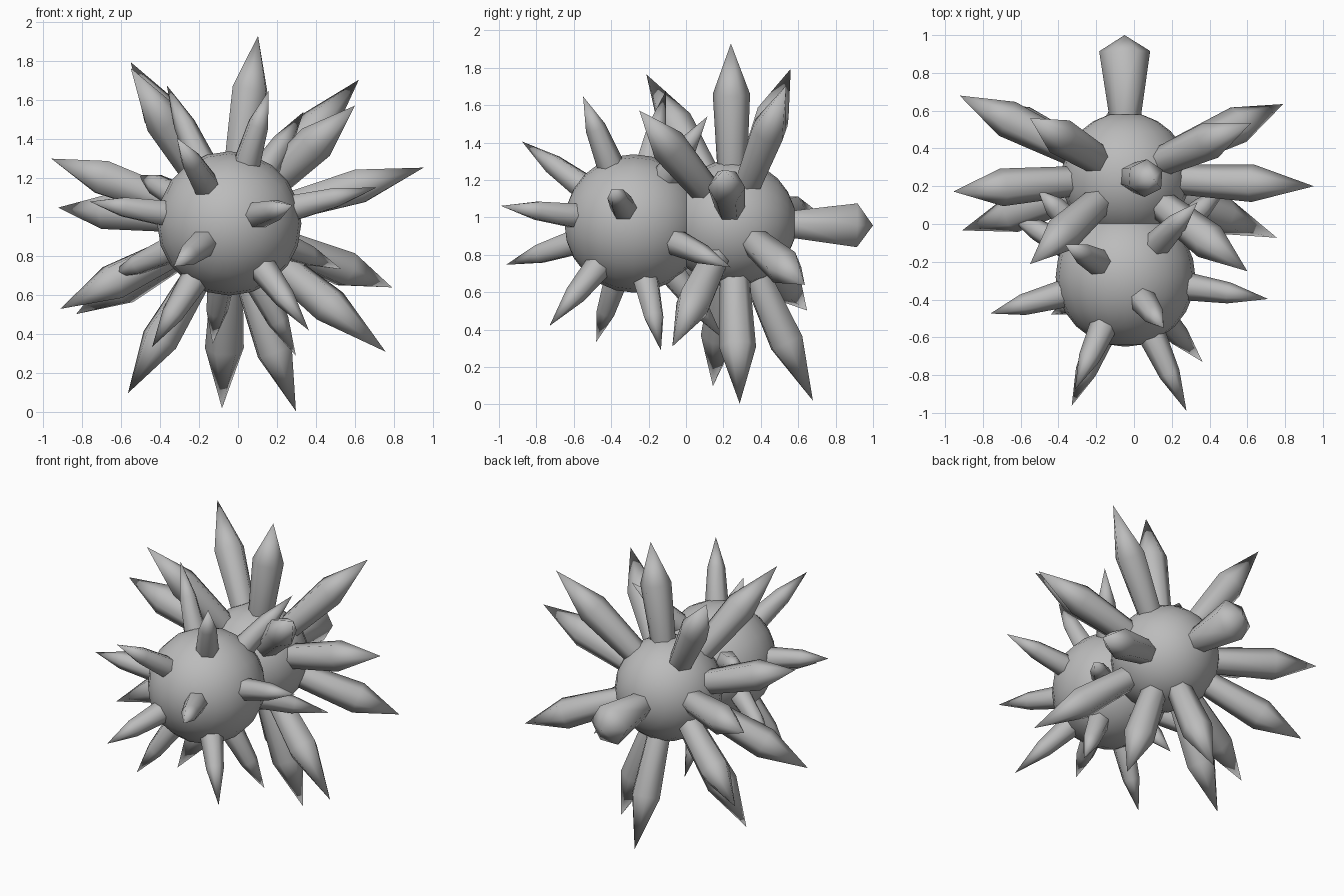
import bpy, bmesh, math
from mathutils import Vector, Matrix

if "Cube" in bpy.data.objects:
    bpy.data.objects.remove(bpy.data.objects["Cube"])

grey = bpy.data.materials.new("stone_grey")
grey.diffuse_color = (0.5, 0.5, 0.5, 1)
grey.use_nodes = True
grey.node_tree.nodes["Principled BSDF"].inputs["Base Color"].default_value = grey.diffuse_color


def finish(bm, name, angle=65):
    bmesh.ops.recalc_face_normals(bm, faces=bm.faces)
    me = bpy.data.meshes.new(name)
    bm.to_mesh(me)
    bm.free()
    me.materials.append(grey)
    ob = bpy.data.objects.new(name, me)
    bpy.context.collection.objects.link(ob)
    bpy.ops.object.select_all(action='DESELECT')
    ob.select_set(True)
    bpy.context.view_layer.objects.active = ob
    bpy.ops.object.shade_smooth_by_angle(angle=math.radians(angle))
    return ob


def ball(name, centre, radius):
    bm = bmesh.new()
    bmesh.ops.create_uvsphere(bm, u_segments=20, v_segments=12, radius=radius)
    bmesh.ops.transform(bm, verts=bm.verts, matrix=Matrix.Translation(centre) @ Matrix.Rotation(math.pi / 2, 4, 'X'))
    return finish(bm, name)


def spike(name, centre, tip, rings, sides=6):
    """Six-sided spike; rings are (distance from centre, radius)."""
    tip = Vector(tip)
    axis = tip - centre
    turn = axis.to_track_quat('Z', 'Y').to_matrix()
    bm = bmesh.new()
    loops = []
    for d, r in rings:
        loops.append([bm.verts.new(centre + turn @ Vector((
            r * math.cos(2 * math.pi * i / sides), r * math.sin(2 * math.pi * i / sides), d)))
            for i in range(sides)])
    for a, b in zip(loops, loops[1:]):
        for i in range(sides):
            j = (i + 1) % sides
            bm.faces.new((a[i], a[j], b[j], b[i]))
    point = bm.verts.new(tip)
    for i in range(sides):
        bm.faces.new((loops[-1][i], loops[-1][(i + 1) % sides], point))
    bm.faces.new(loops[0][::-1])
    return finish(bm, name)


# the two joined round bodies
FRONT = Vector((-0.045, -0.28, 0.968))
BACK = Vector((-0.045, 0.25, 0.968))
ball("front_body", FRONT, 0.37)
ball("back_body", BACK, 0.34)

# short spikes on the front body
front_tips = [
    (.156, -.55, 1.647), (-.313, -.877, 1.406), (.278, -.99, 1.062),
    (-.33, -.962, .747), (.363, -.73, .42), (-.44, -.48, .335),
    (.297, -.134, .289), (.71, -.397, 1.152), (.53, .24, .733),
    (.336, .115, 1.54), (-.365, -.108, 1.676), (-.76, -.474, 1.08),
    (-.685, .061, .68), (-.508, .18, 1.215), (-.13, .2, .35)]
for i, t in enumerate(front_tips):
    spike(f"front_spike_{i + 1}", FRONT, t, [(0.28, 0.072), (0.37, 0.072), (0.57, 0.056)])

# long spikes on the back body
back_tips = [
    (.103, .24, 1.93), (.297, .287, .005), (-.082, .679, .02),
    (-.55, .56, 1.795), (-.55, -.212, 1.765), (.62, .535, 1.705),
    (.79, .635, .64), (.6, -.25, 1.572), (.757, -.073, .31),
    (.952, .2, 1.254), (-.923, .68, 1.049), (-.957, .172, 1.30),
    (-.91, -.034, .53), (-.83, .647, .503), (-.564, .144, .098)]
for i, t in enumerate(back_tips):
    spike(f"back_spike_{i + 1}", BACK, t, [(0.25, 0.08), (0.34, 0.082), (0.70, 0.1)])

# blunt flared tail
spike("tail", BACK, (-.05, 1.0, .957), [(0.25, 0.085), (0.34, 0.087), (0.665, 0.135)])
